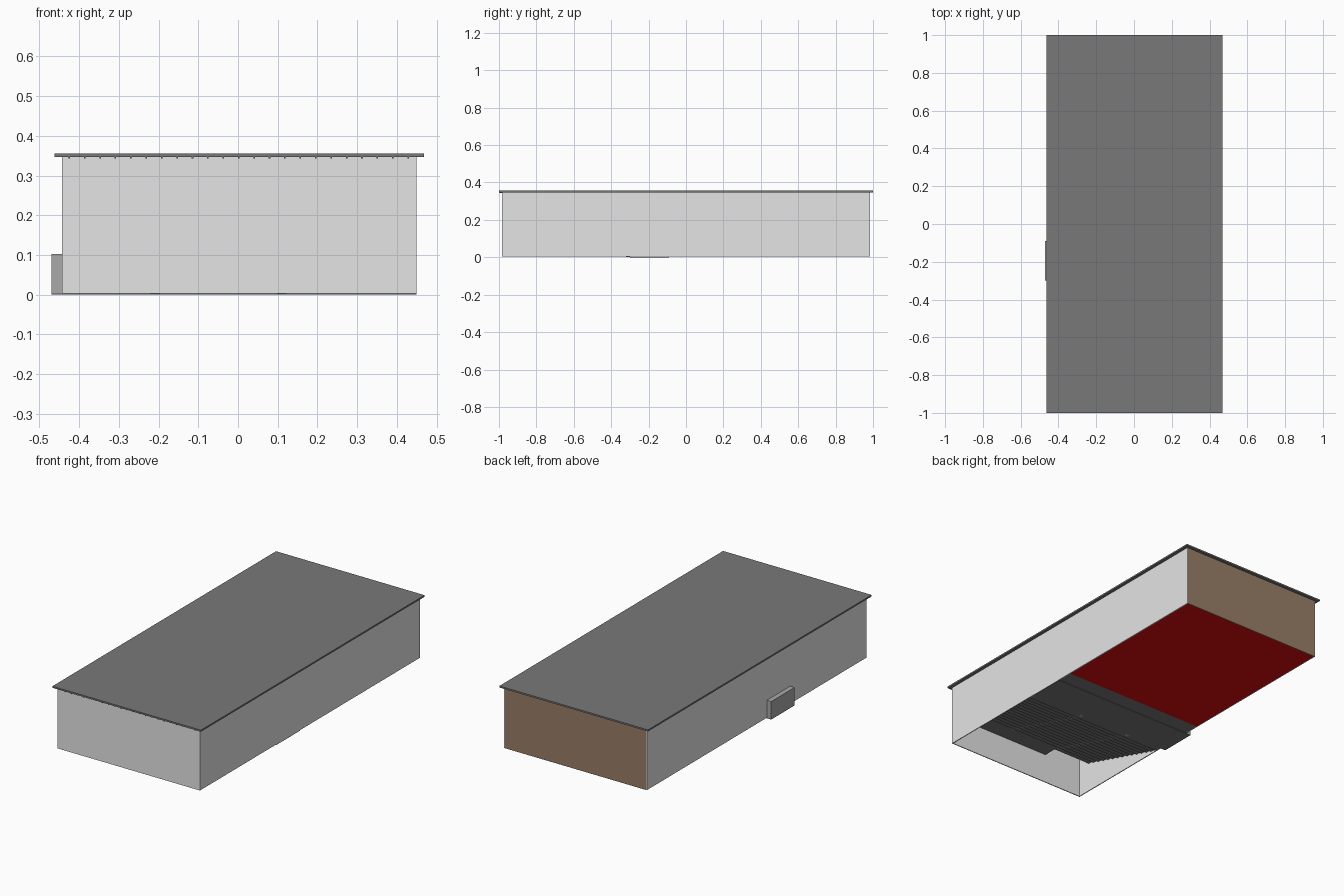
import bpy

cube = bpy.data.objects.get("Cube")
if cube:
    bpy.data.objects.remove(cube, do_unlink=True)


def material(name, rgb):
    m = bpy.data.materials.new(name)
    m.use_nodes = True
    color = (*rgb, 1)
    m.diffuse_color = color
    m.node_tree.nodes["Principled BSDF"].inputs["Base Color"].default_value = color
    return m


LIGHT = material("light grey", (0.78, 0.78, 0.78))
MID = material("mid grey", (0.40, 0.40, 0.40))
DARK = material("dark grey", (0.19, 0.19, 0.19))
BROWN = material("brown", (0.32, 0.21, 0.14))
RED = material("red", (0.72, 0.003, 0.003))

BOX_FACES = [(0, 2, 3, 1), (4, 5, 7, 6), (0, 1, 5, 4),
             (2, 6, 7, 3), (0, 4, 6, 2), (1, 3, 7, 5)]


def boxes(name, mat, spans):
    """One object made of boxes, each given as x, y and z spans."""
    verts, faces = [], []
    for xs, ys, zs in spans:
        base = len(verts)
        verts += [(x, y, z) for z in zs for y in ys for x in xs]
        faces += [[base + i for i in f] for f in BOX_FACES]
    mesh = bpy.data.meshes.new(name)
    mesh.from_pydata(verts, [], faces)
    mesh.materials.append(mat)
    obj = bpy.data.objects.new(name, mesh)
    bpy.context.collection.objects.link(obj)
    return obj


# Shell dimensions
LEFT, RIGHT = 0.45, -0.443
END, TOP, T = 0.983, 0.347, 0.005
GROUND = 0.003
inner = (RIGHT + T, LEFT - T)

# Walls
boxes("left_wall", LIGHT, [((LEFT - T, LEFT), (-END, END), (GROUND, TOP))])
boxes("right_wall", LIGHT, [((RIGHT, RIGHT + T), (-END, END), (GROUND, TOP))])
boxes("front_wall", LIGHT, [(inner, (-END, -END + T), (GROUND, TOP))])
boxes("back_wall", BROWN, [(inner, (END - T, END), (GROUND, TOP))])

# Roof with beams that reach under the front overhang
boxes("roof", DARK, [((-0.462, 0.468), (-1, 1), (TOP, 0.356))])
beams = []
for i in range(23):
    x = -0.425 + i * 0.0388
    beams.append(((x - 0.002, x + 0.002), (-0.998, END - T), (0.343, TOP)))
boxes("roof_beams", DARK, beams)

# Floors
boxes("red_floor", RED, [(inner, (0, END - T), (GROUND, 0.008))])
boxes("dark_floor", DARK, [(inner, (-0.09, 0), (GROUND, 0.008))])
boxes("passage_floor", DARK, [((-0.47, LEFT), (-0.3, -0.09), (0, 0.004))])

# Side entrance
boxes("side_entrance", MID, [((-0.47, RIGHT), (-0.3, -0.09), (0.004, 0.102))])

# Stepped seating that climbs towards the front
COUNT, START, FINISH, HEIGHT = 15, -0.3, -0.9, 0.18
run, rise = (FINISH - START) / COUNT, HEIGHT / COUNT
steps, aisles = [], []
for i in range(COUNT):
    y, z = START + i * run, GROUND + i * rise
    steps.append((inner, (y + run, y), (z, z + rise + 0.003)))
    for x in (-0.21, 0.11):
        aisles.append(((x - 0.012, x + 0.012), (y + run * 0.5, y),
                       (z - 0.001, z + rise * 1.5)))
boxes("seating_steps", DARK, steps)
boxes("aisle_steps", MID, aisles)

# Top platform with an open corner
boxes("top_platform", DARK, [((-0.2, LEFT - T), (-END + T, FINISH),
                              (HEIGHT - 0.008, HEIGHT + 0.007))])
